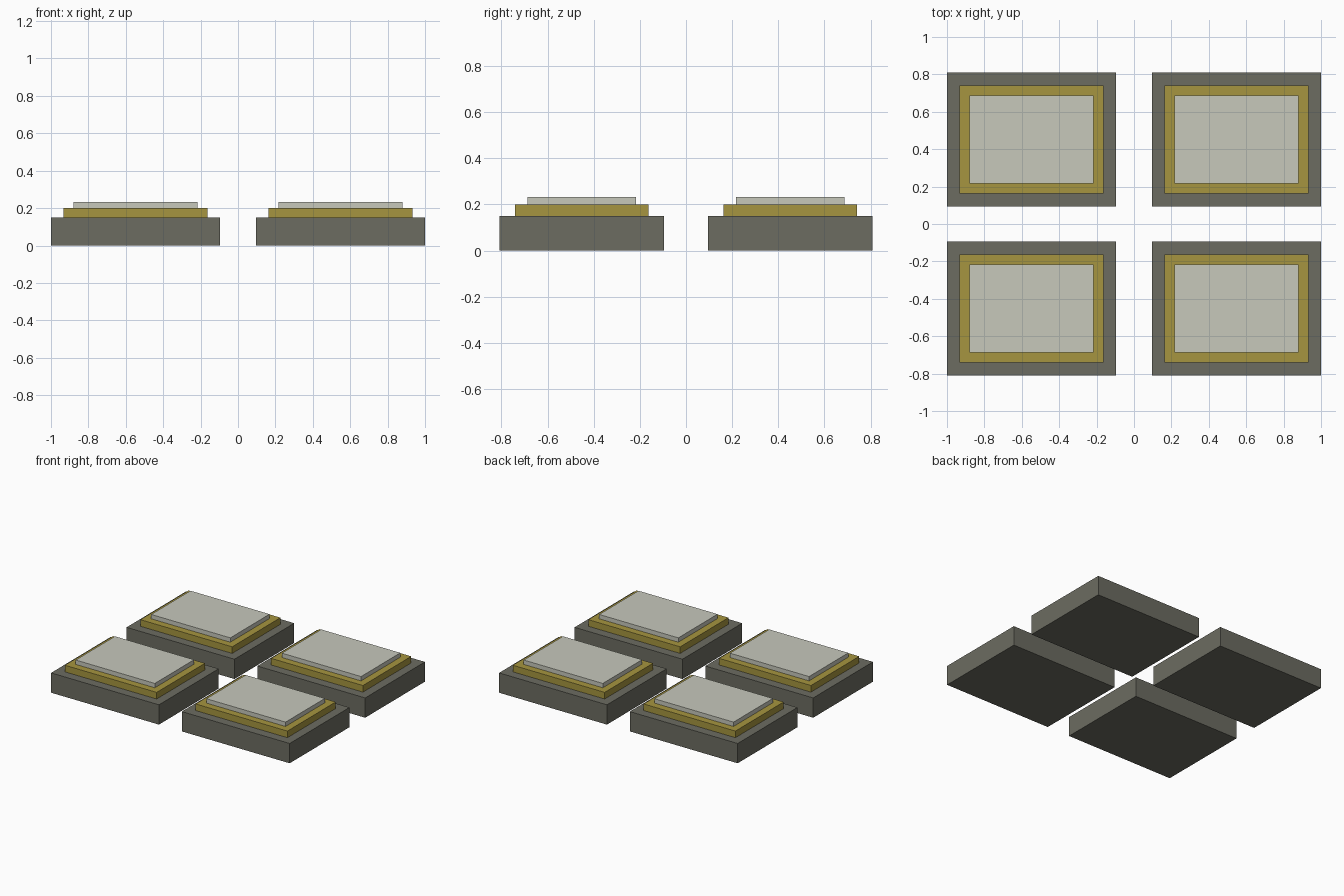
import bpy

if "Cube" in bpy.data.objects:
    bpy.data.objects.remove(bpy.data.objects["Cube"])


def material(name, color):
    m = bpy.data.materials.new(name)
    m.diffuse_color = (*color, 1)
    m.use_nodes = True
    m.node_tree.nodes["Principled BSDF"].inputs["Base Color"].default_value = m.diffuse_color
    return m


def box(name, x, y, z0, z1, sx, sy, mat):
    bpy.ops.mesh.primitive_cube_add(size=1, location=(x, y, (z0 + z1) / 2))
    ob = bpy.context.object
    ob.name = name
    ob.scale = (sx, sy, z1 - z0)
    bpy.ops.object.transform_apply(location=False, rotation=False, scale=True)
    ob.data.materials.append(mat)


stone = material("dark_grey", (0.15, 0.15, 0.12))
gold = material("gold", (0.38, 0.30, 0.05))
pale = material("pale_grey", (0.57, 0.58, 0.50))

# Stacked tiers: name, bottom, top, width, depth, material
tiers = [
    ("base_block", 0.0, 0.15, 0.904, 0.715, stone),
    ("gold_tier", 0.15, 0.20, 0.77, 0.578, gold),
    ("top_panel", 0.20, 0.233, 0.663, 0.47, pale),
]

# Four identical stepped blocks in a two by two layout
for row, y in (("front", -0.452), ("back", 0.452)):
    for side, x in (("left", -0.548), ("right", 0.548)):
        for name, z0, z1, sx, sy, mat in tiers:
            box(f"{name}_{row}_{side}", x, y, z0, z1, sx, sy, mat)
